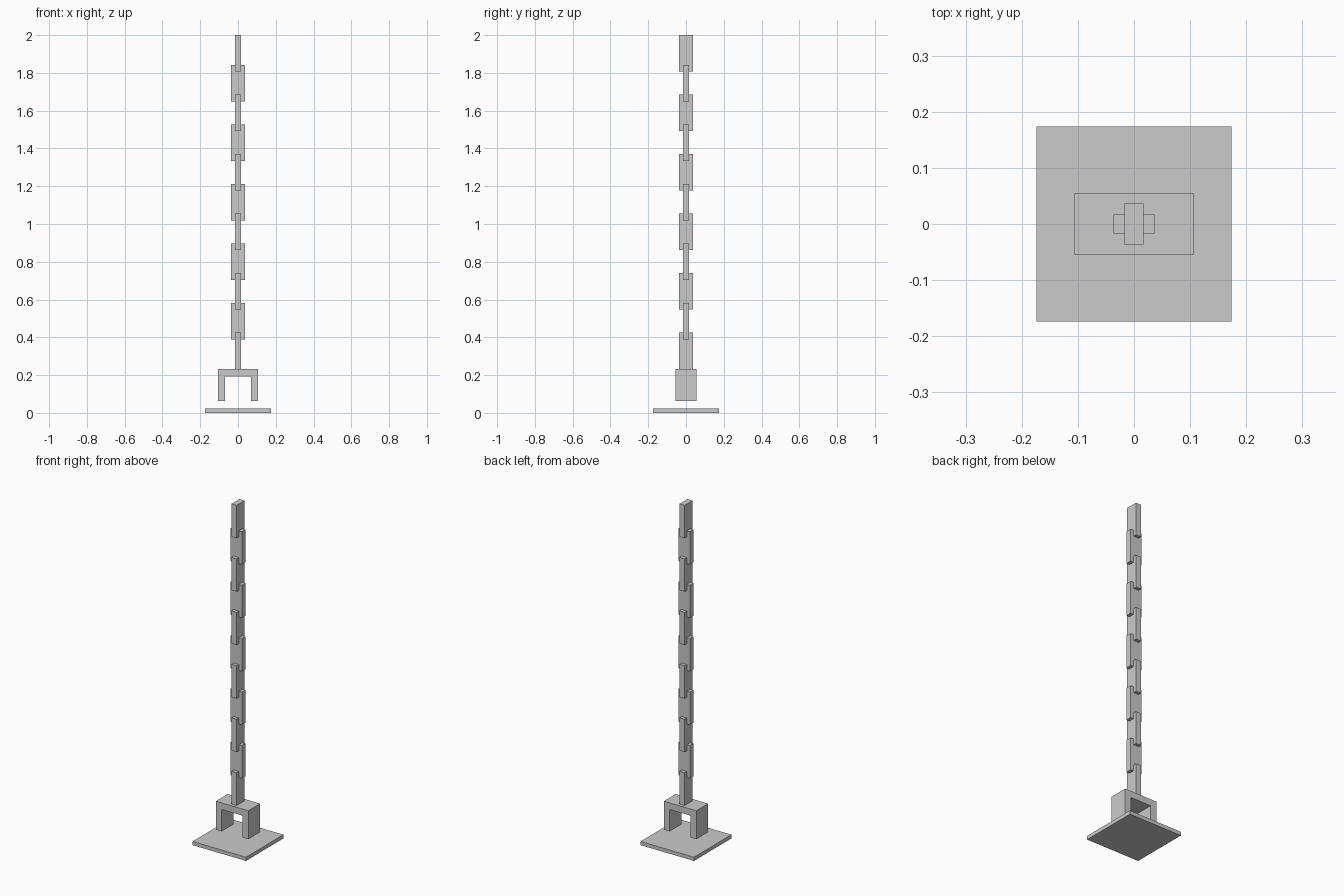
import bpy
import bmesh

if "Cube" in bpy.data.objects:
    bpy.data.objects.remove(bpy.data.objects["Cube"])

grey = bpy.data.materials.new("light grey metal")
grey.diffuse_color = (0.6, 0.6, 0.6, 1)
grey.use_nodes = True
grey.node_tree.nodes["Principled BSDF"].inputs["Base Color"].default_value = grey.diffuse_color


def box(name, x, y, z):
    """Flat-faced box from (min, max) ranges on each axis."""
    bm = bmesh.new()
    bmesh.ops.create_cube(bm, size=1)
    for v in bm.verts:
        v.co = [r[0] if c < 0 else r[1] for c, r in zip(v.co, (x, y, z))]
    mesh = bpy.data.meshes.new(name)
    bm.to_mesh(mesh)
    bm.free()
    mesh.materials.append(grey)
    obj = bpy.data.objects.new(name, mesh)
    bpy.context.collection.objects.link(obj)
    return obj


# Square floor plate
box("base_plate", (-0.174, 0.174), (-0.174, 0.174), (0, 0.022))

# Bracket: crossbar with two legs that hang just above the plate
box("bracket_top", (-0.106, 0.106), (-0.055, 0.055), (0.193, 0.232))
for side, x in (("left", (-0.106, -0.068)), ("right", (0.068, 0.106))):
    box("bracket_leg_" + side, x, (-0.055, 0.055), (0.064, 0.193))

# Chain: flat overlapping links, each turned a quarter from the last
LENGTH, PITCH = 0.193, 0.1575
WIDE, THIN = (-0.0365, 0.0365), (-0.017, 0.017)
for i in range(11):
    top = 2.0 - i * PITCH
    x, y = (THIN, WIDE) if i % 2 == 0 else (WIDE, THIN)
    box(f"chain_link_{i + 1}", x, y, (top - LENGTH, top))
